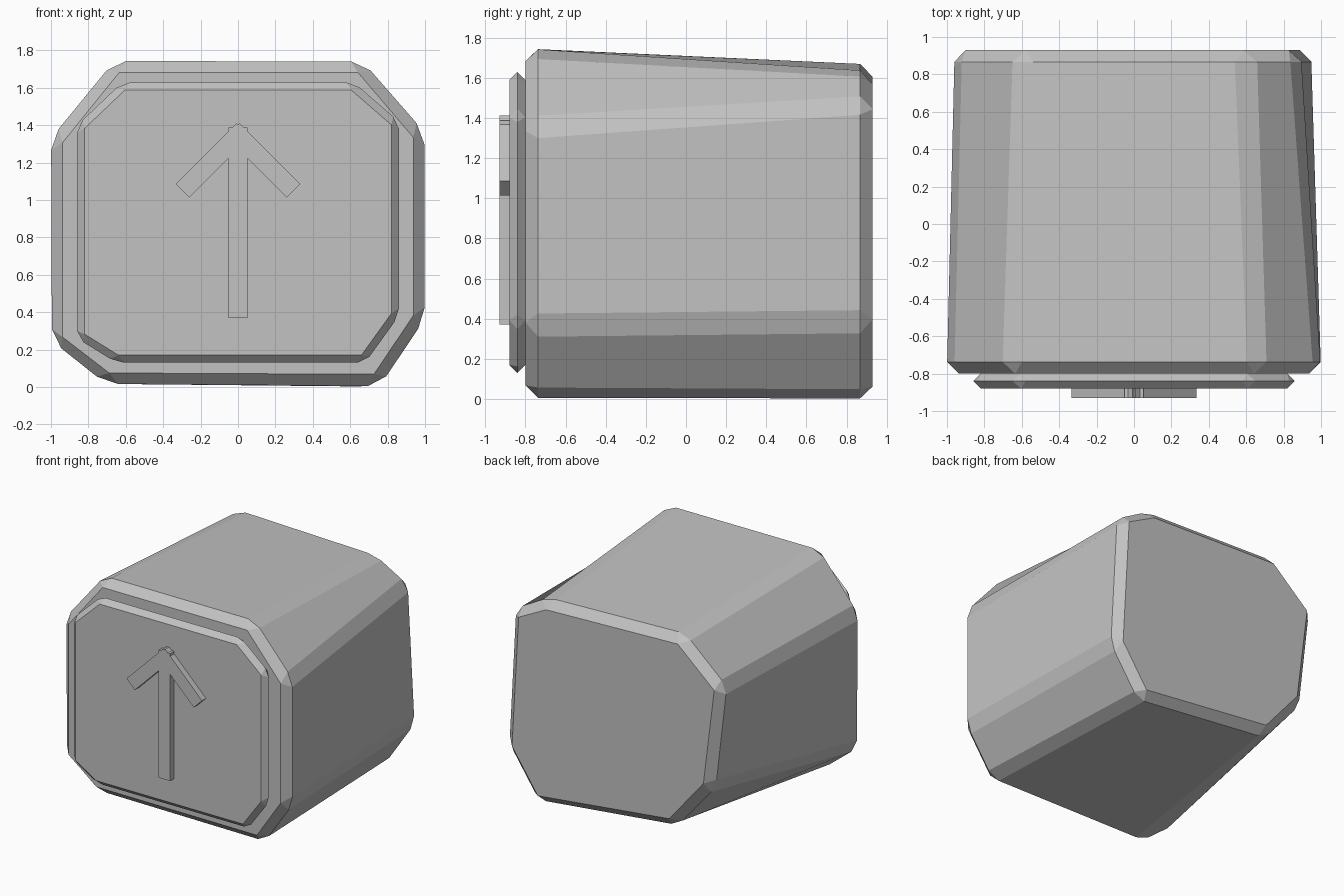
import bpy, bmesh

if "Cube" in bpy.data.objects:
    bpy.data.objects.remove(bpy.data.objects["Cube"])

grey = bpy.data.materials.new("plain_grey")
grey.diffuse_color = (0.54, 0.54, 0.54, 1)
grey.use_nodes = True
grey.node_tree.nodes["Principled BSDF"].inputs["Base Color"].default_value = grey.diffuse_color


def loft(name, front, back, y0, y1, bevel=0.0):
    """Join two matching (x, z) outlines along y, with chamfered edges."""
    bm = bmesh.new()
    a = [bm.verts.new((x, y0, z)) for x, z in front]
    b = [bm.verts.new((x, y1, z)) for x, z in back]
    n = len(a)
    bm.faces.new(a)
    bm.faces.new(b[::-1])
    for i in range(n):
        j = (i + 1) % n
        bm.faces.new((a[i], b[i], b[j], a[j]))
    bmesh.ops.recalc_face_normals(bm, faces=bm.faces[:])
    me = bpy.data.meshes.new(name)
    bm.to_mesh(me)
    bm.free()
    me.materials.append(grey)
    ob = bpy.data.objects.new(name, me)
    bpy.context.collection.objects.link(ob)
    if bevel:
        m = ob.modifiers.new("chamfer", 'BEVEL')
        m.width = bevel
        m.segments = 1
        m.limit_method = 'NONE'
    return ob


# Irregular eight-sided block, tapering and twisting slightly to the back
front = [(-0.71, 0.012), (0.76, 0.005), (1.0, 0.362), (1.0, 1.358),
         (0.67, 1.745), (-0.665, 1.745), (-1.0, 1.33), (-1.0, 0.235)]
back = [(-0.535, 0.13), (0.69, -0.004), (0.95, 0.38), (0.888, 1.483),
        (0.60, 1.63), (-0.60, 1.668), (-0.967, 1.345), (-0.865, 0.525)]
loft("block_body", front, back, -0.80, 0.93, 0.063)

# Raised plate on the front
plate = [(-0.65, 0.13), (0.68, 0.13), (0.86, 0.38), (0.86, 1.42),
         (0.62, 1.628), (-0.62, 1.628), (-0.86, 1.40), (-0.86, 0.26)]
loft("front_plate", plate, plate, -0.88, -0.80, 0.04)

# Upward arrow: a shaft and two mirrored slanted bars meeting at the tip
shaft = [(-0.052, 0.37), (0.052, 0.37), (0.052, 1.387), (-0.052, 1.387)]
loft("arrow_shaft", shaft, shaft, -0.93, -0.87)
bar = [(0.26, 1.013), (0.333, 1.086), (0.008, 1.411), (-0.065, 1.338)]
for side, s in (("right", 1), ("left", -1)):
    outline = [(s * x, z) for x, z in bar]
    loft("arrow_head_" + side, outline, outline, -0.93, -0.87)
